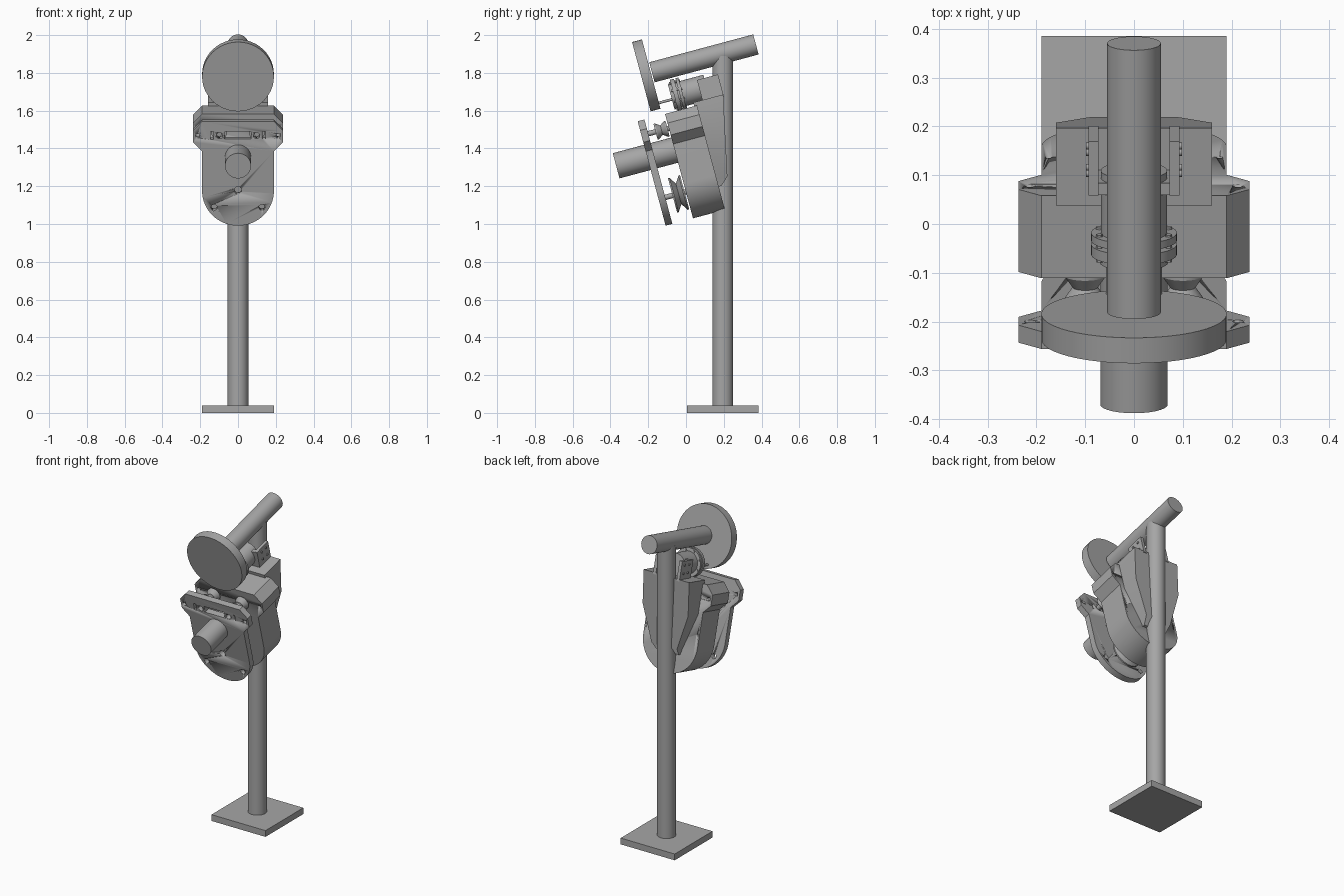
import bpy, bmesh, math
from mathutils import Matrix, Vector

if "Cube" in bpy.data.objects:
    bpy.data.objects.remove(bpy.data.objects["Cube"], do_unlink=True)

grey = bpy.data.materials.new("machine grey")
grey.use_nodes = True
colour = (0.38, 0.38, 0.38, 1)
grey.diffuse_color = colour
grey.node_tree.nodes["Principled BSDF"].inputs["Base Color"].default_value = colour

# The head assembly is tilted back 15 degrees on the upright post
TILT = Matrix.Translation((0, 0, 1.4)) @ Matrix.Rotation(math.radians(15), 4, "X")
UPRIGHT = Matrix.Identity(4)


def finish(name, bm, frame):
    bmesh.ops.recalc_face_normals(bm, faces=bm.faces)
    bm.transform(frame)
    mesh = bpy.data.meshes.new(name)
    bm.to_mesh(mesh)
    bm.free()
    mesh.materials.append(grey)
    ob = bpy.data.objects.new(name, mesh)
    bpy.context.collection.objects.link(ob)
    bpy.ops.object.select_all(action="DESELECT")
    ob.select_set(True)
    bpy.context.view_layer.objects.active = ob
    bpy.ops.object.shade_smooth_by_angle(angle=math.radians(30))
    return ob


def add_box(bm, lo, hi):
    lo, hi = Vector(lo), Vector(hi)
    m = Matrix.Translation((lo + hi) / 2) @ Matrix.Diagonal((*(hi - lo), 1))
    bmesh.ops.create_cube(bm, size=1, matrix=m)


def add_rod(bm, x, z, y0, y1, r0, r1=None, sides=48):
    """Cylinder or cone lying along y."""
    m = Matrix.Translation((x, (y0 + y1) / 2, z)) @ Matrix.Rotation(-math.pi / 2, 4, "X")
    bmesh.ops.create_cone(bm, cap_ends=True, segments=sides, radius1=r0,
                          radius2=r0 if r1 is None else r1, depth=y1 - y0, matrix=m)


def box(name, lo, hi, frame=TILT):
    bm = bmesh.new()
    add_box(bm, lo, hi)
    return finish(name, bm, frame)


def rod(name, x, z, y0, y1, r, frame=TILT):
    bm = bmesh.new()
    add_rod(bm, x, z, y0, y1, r)
    return finish(name, bm, frame)


def slab(bm, half, y0, y1):
    """Mirror a half outline (x, z) and extrude it along y."""
    pts = half + [(-x, z) for x, z in reversed(half) if x > 1e-5]
    face = bm.faces.new([bm.verts.new((x, y0, z)) for x, z in pts])
    out = bmesh.ops.extrude_face_region(bm, geom=[face])
    verts = [g for g in out["geom"] if isinstance(g, bmesh.types.BMVert)]
    bmesh.ops.translate(bm, verts=verts, vec=(0, y1 - y0, 0))
    return verts


def cut(ob, cutter):
    mod = ob.modifiers.new("holes", "BOOLEAN")
    mod.operation, mod.solver, mod.object = "DIFFERENCE", "EXACT", cutter
    bpy.ops.object.select_all(action="DESELECT")
    ob.select_set(True)
    bpy.context.view_layer.objects.active = ob
    bpy.ops.object.modifier_apply(modifier="holes")
    bpy.data.objects.remove(cutter, do_unlink=True)


# Stand
box("base_plate", (-.19, .005, 0), (.19, .385, .04), UPRIGHT)
bm = bmesh.new()
bmesh.ops.create_cone(bm, cap_ends=True, segments=48, radius1=.055, radius2=.055,
                      depth=1.85, matrix=Matrix.Translation((0, .195, .965)))
finish("post", bm, UPRIGHT)

# Top tube and round disc
rod("top_tube", 0, .436, -.07, .5, .055)
rod("front_disc", 0, .428, -.13, -.076, .19)

# Eared outline with a round foot, shared by front plate and housing
outline = [(.19, .205), (.237, .155), (.237, .09), (.19, .04)]
for i in range(25):
    a = math.pi / 2 * i / 24
    outline.append((.19 * math.cos(a), -.177 - .19 * math.sin(a)))
outline[-1] = (0, -.367)

bm = bmesh.new()
slab(bm, outline, -.21, -.173)
plate = finish("front_plate", bm, TILT)
bm = bmesh.new()
add_box(bm, (-.07, -.3, .108), (.07, -.1, .15))
for s in (-1, 1):
    add_box(bm, (s * .137 - .008, -.3, .105), (s * .137 + .008, -.1, .15))
    add_rod(bm, s * .098, .127, -.3, -.1, .017, sides=24)
    add_rod(bm, s * .213, .125, -.3, -.1, .011, sides=24)
    add_rod(bm, s * .127, -.267, -.3, -.1, .016, sides=24)
add_rod(bm, 0, -.174, -.3, -.1, .02, sides=24)
cut(plate, finish("plate_cutter", bm, TILT))

bm = bmesh.new()
slab(bm, outline, -.06, .115)
housing = finish("housing", bm, TILT)
bm = bmesh.new()
for s in (-1, 1):
    add_rod(bm, s * .213, .125, -.2, .3, .011, sides=24)
    add_rod(bm, s * .175, -.1, .09, .3, .007, sides=16)
cut(housing, finish("housing_cutter", bm, TILT))

# Wedge cover on the back, narrowing downwards
bm = bmesh.new()
for v in slab(bm, [(.16, .225), (.16, .02), (.09, -.2), (.08, -.24)], .1, .2):
    v.co.y = .263 + (v.co.z - .22) * .214 if v.co.z > -.21 else .13
finish("back_cover", bm, TILT)

# Barrel through the front plate
rod("barrel", 0, .007, -.381, -.05, .069)


# Grooved pulleys with their axles
def pulley(name, x, z, r):
    bm = bmesh.new()
    add_rod(bm, x, z, -.125, -.1, r, r * .6)
    add_rod(bm, x, z, -.1, -.075, r * .6, r)
    add_rod(bm, x, z, -.133, -.125, r)
    add_rod(bm, x, z, -.075, -.067, r)
    add_rod(bm, x, z, -.18, -.05, .014, sides=24)
    finish(name, bm, TILT)


pulley("left_pulley", .1, .127, .043)
pulley("right_pulley", -.1, .127, .043)
pulley("lower_pulley", 0, -.222, .094)

# Drive under the top tube: stepped flange, body and bolts
bm = bmesh.new()
add_rod(bm, 0, .285, -.005, .012, .07)
add_rod(bm, 0, .285, .012, .034, .088)
add_rod(bm, 0, .285, .042, .058, .088)
add_rod(bm, 0, .285, .03, .19, .068)
for i in range(8):
    a = math.tau * (i + .5) / 8
    add_rod(bm, .077 * math.cos(a), .285 + .077 * math.sin(a), .004, .062, .007, sides=12)
finish("drive_flange", bm, TILT)
for s in (-1, 1):
    rod("drive_pin", s * .05, .27, -.08, .01, .007)

# Bracket cheeks holding the drive to the post
bm = bmesh.new()
for s in (-1, 1):
    add_box(bm, (s * .083 - .01, .15, .215), (s * .083 + .01, .265, .335))
    for y in (.19, .235):
        for z in (.26, .31):
            m = Matrix.Translation((s * .094, y, z)) @ Matrix.Rotation(math.pi / 2, 4, "Y")
            bmesh.ops.create_cone(bm, cap_ends=True, segments=16, radius1=.007,
                                  radius2=.007, depth=.008, matrix=m)
add_box(bm, (-.083, .15, .22), (.083, .175, .33))
finish("drive_bracket", bm, TILT)
